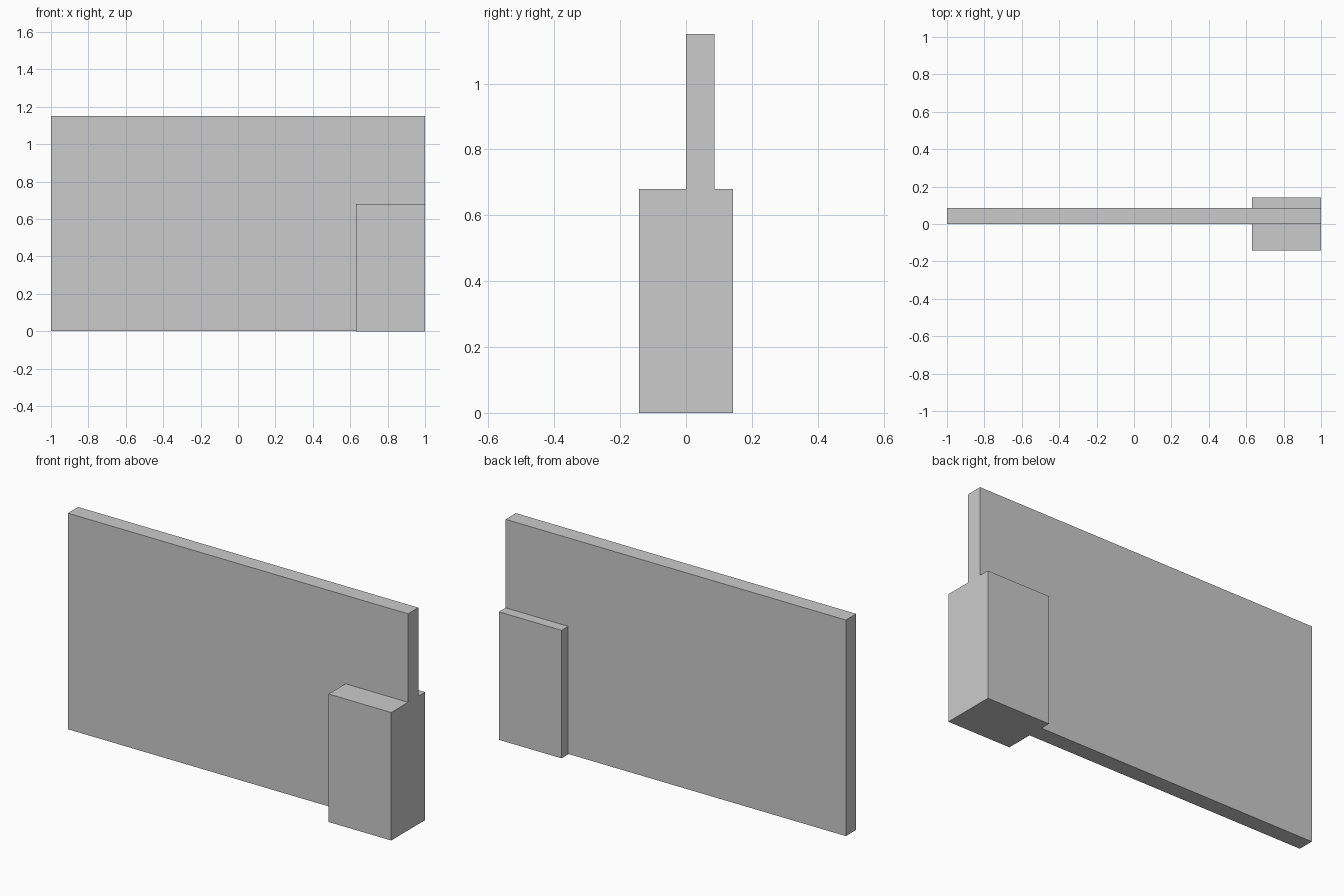
import bpy

if "Cube" in bpy.data.objects:
    bpy.data.objects.remove(bpy.data.objects["Cube"])


def box(name, lo, hi):
    """Add a box spanning the corners lo..hi."""
    centre = [(a + b) / 2 for a, b in zip(lo, hi)]
    bpy.ops.mesh.primitive_cube_add(size=1, location=centre)
    obj = bpy.context.object
    obj.name = name
    obj.scale = [b - a for a, b in zip(lo, hi)]
    bpy.ops.object.transform_apply(location=False, rotation=False, scale=True)
    return obj


# Thin upright wall panel
box("wall_panel", (-1, 0, 0.002), (1, 0.086, 1.15))

# Short thick pier wrapped around the panel's right end
box("end_pier", (0.632, -0.142, 0), (1, 0.142, 0.68))
